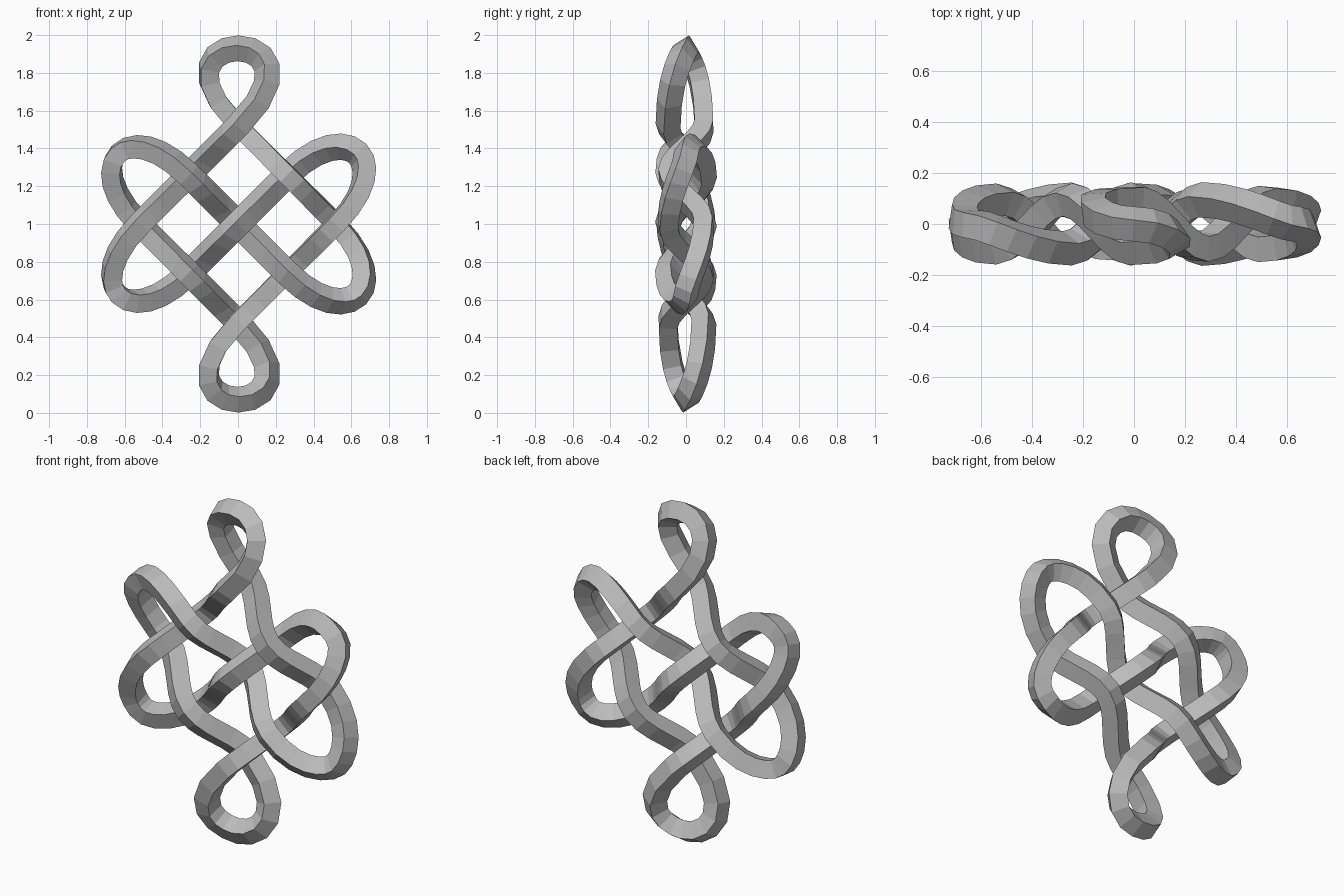
import bpy
from mathutils import Vector

cube = bpy.data.objects.get("Cube")
if cube:
    bpy.data.objects.remove(cube, do_unlink=True)

STEP = 0.26      # spacing of the crossings
LIFT = 0.095     # how far strands pass in front or behind
RADIUS = 0.07    # half diagonal of the square cord
INNER = 0.09     # handle length between crossings
SIDE = 0.325     # reach of the side loops
END = 0.547      # reach of the top and bottom loops

mat = bpy.data.materials.new("grey")
mat.use_nodes = True
grey = (0.5, 0.5, 0.5, 1)
mat.diffuse_color = grey
mat.node_tree.nodes["Principled BSDF"].inputs["Base Color"].default_value = grey

# Straight strands in order along the cord: start cell, direction,
# reach of the loop that leads into the strand
strands = [
    ((0, 2), (1, -1), END),
    ((1, -1), (-1, 1), SIDE),
    ((-2, 0), (1, -1), SIDE),
    ((0, -2), (1, 1), END),
    ((1, 1), (-1, -1), SIDE),
    ((-2, 0), (1, 1), SIDE),
]


def crossing(index, k):
    """Position of crossing k on a strand; crossings alternate back and front."""
    (i, j), (dx, dz), _ = strands[index]
    y = LIFT if (index * 3 + k) % 2 == 0 else -LIFT
    return Vector(((i + dx * k) * STEP, y, 1 + (j + dz * k) * STEP))


def heading(index):
    dx, dz = strands[index][1]
    return Vector((dx, 0, dz))


# Knots of the closed path as (left handle, point, right handle)
knots = []
for s in range(len(strands)):
    prev = s - 1 if s else len(strands) - 1
    after = strands[(s + 1) % len(strands)][2]
    reach = strands[s][2]

    # Loop apex, lying flat in the middle plane
    a, d = crossing(prev, 2), crossing(s, 0)
    b = a + heading(prev) * reach
    c = d - heading(s) * reach
    apex = [(a + 2 * b + c) / 4, (a + 3 * b + 3 * c + d) / 8, (b + 2 * c + d) / 4]
    for v in apex:
        v.y = 0
    knots.append(apex)

    # Three crossings along the strand
    for k in range(3):
        p = crossing(s, k)
        before_len = reach / 2 if k == 0 else INNER
        after_len = after / 2 if k == 2 else INNER
        knots.append((p - heading(s) * before_len, p, p + heading(s) * after_len))

# Closed square-section curve through the knots
curve = bpy.data.curves.new("knot_path", "CURVE")
curve.dimensions = "3D"
curve.resolution_u = 6
curve.bevel_depth = RADIUS
curve.bevel_resolution = 0
curve.twist_mode = "MINIMUM"
spline = curve.splines.new("BEZIER")
spline.bezier_points.add(len(knots) - 1)
spline.use_cyclic_u = True
spline.use_smooth = False
for point, (left, co, right) in zip(spline.bezier_points, knots):
    point.handle_left_type = point.handle_right_type = "FREE"
    point.co = co
    point.handle_left = left
    point.handle_right = right

# Turn the swept path into the cord mesh
path = bpy.data.objects.new("knot_path", curve)
bpy.context.collection.objects.link(path)
bpy.context.view_layer.update()
mesh = bpy.data.meshes.new_from_object(path.evaluated_get(bpy.context.evaluated_depsgraph_get()))
bpy.data.objects.remove(path, do_unlink=True)
mesh.materials.clear()
mesh.materials.append(mat)
for poly in mesh.polygons:
    poly.use_smooth = False
    poly.material_index = 0
cord = bpy.data.objects.new("knotted_cord", mesh)
bpy.context.collection.objects.link(cord)
